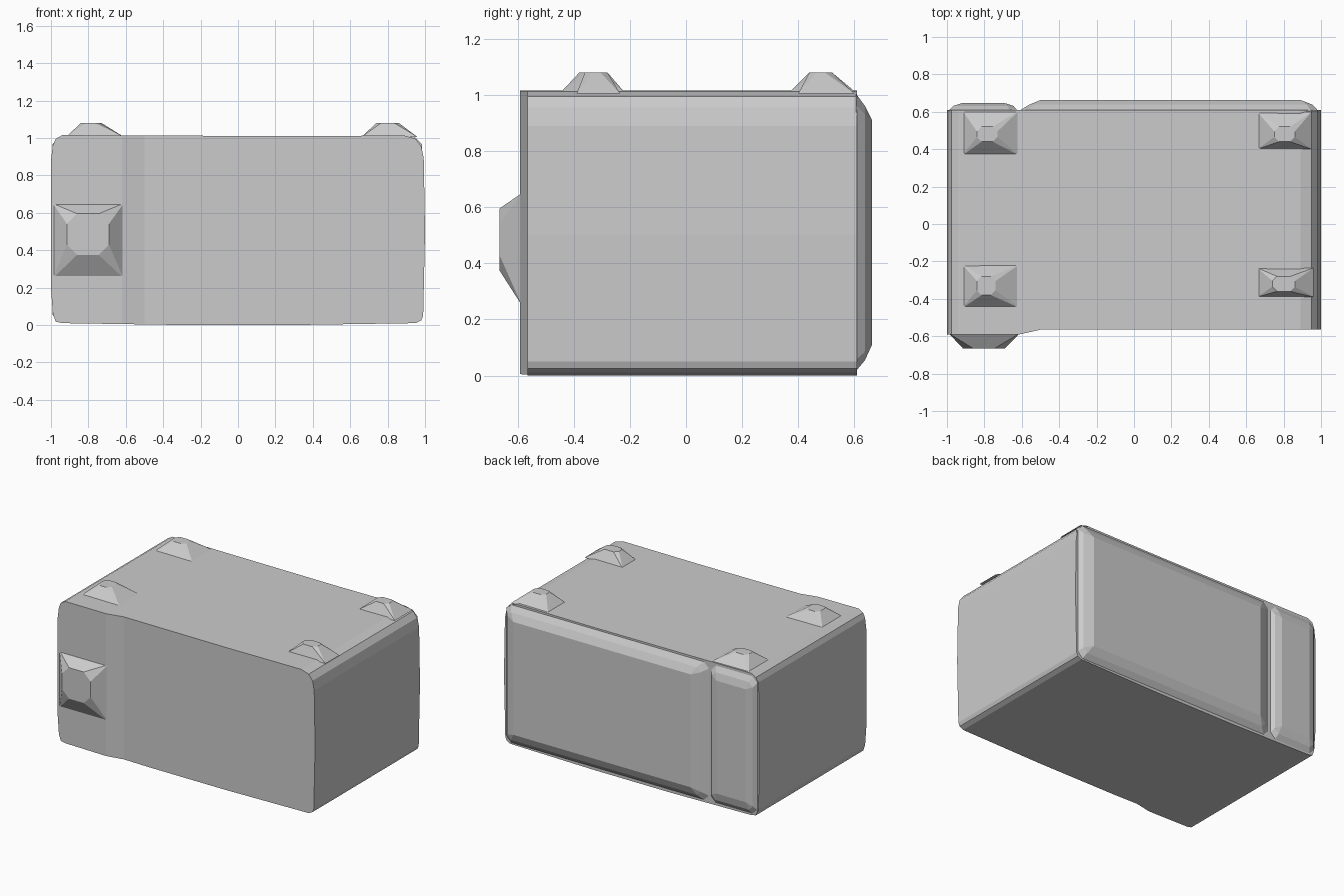
import bpy, bmesh
from mathutils import Vector

if "Cube" in bpy.data.objects:
    bpy.data.objects.remove(bpy.data.objects["Cube"])


def finish(bm, name):
    bmesh.ops.recalc_face_normals(bm, faces=bm.faces)
    me = bpy.data.meshes.new(name)
    bm.to_mesh(me)
    bm.free()
    ob = bpy.data.objects.new(name, me)
    bpy.context.collection.objects.link(ob)
    return ob


def hull(name, points):
    bm = bmesh.new()
    for p in points:
        bm.verts.new(p)
    res = bmesh.ops.convex_hull(bm, input=bm.verts)
    junk = {g for g in res["geom_interior"] + res["geom_unused"]
            if isinstance(g, bmesh.types.BMVert)}
    bmesh.ops.delete(bm, geom=list(junk), context='VERTS')
    bmesh.ops.dissolve_limit(bm, angle_limit=0.01, verts=bm.verts, edges=bm.edges)
    return finish(bm, name)


def cut_rect(u0, u1, v0, v1, c):
    """Rectangle with cut corners; c = 0 gives plain corners."""
    if c == 0:
        return [(u0, v0), (u1, v0), (u1, v1), (u0, v1)]
    return [(u0 + c, v0), (u1 - c, v0), (u1, v0 + c), (u1, v1 - c),
            (u1 - c, v1), (u0 + c, v1), (u0, v1 - c), (u0, v0 + c)]


# Main case: rounded front outline extruded from front to back
outline = [(-0.94, 0.01), (-0.975, 0.018), (-0.99, 0.06), (-1.0, 0.2),
           (-1.0, 0.88), (-0.99, 0.96), (-0.975, 0.995), (-0.94, 1.015),
           (-0.5, 1.013), (0.3, 1.01), (0.89, 1.013), (0.95, 0.995),
           (0.98, 0.955), (0.993, 0.89), (1.0, 0.5), (0.99, 0.05),
           (0.98, 0.025), (0.95, 0.01), (0.3, 0.0), (-0.3, 0.0)]
bm = bmesh.new()
face = bm.faces.new([bm.verts.new((x, -0.565, z)) for x, z in outline])
ext = bmesh.ops.extrude_face_region(bm, geom=[face])
bmesh.ops.translate(bm, vec=(0, 1.175, 0),
                    verts=[g for g in ext["geom"] if isinstance(g, bmesh.types.BMVert)])
for x in (-0.62, -0.5):
    bmesh.ops.bisect_plane(bm, geom=bm.verts[:] + bm.edges[:] + bm.faces[:],
                           plane_co=(x, 0, 0), plane_no=(1, 0, 0))
# left end of the front stands slightly proud
for v in bm.verts:
    if v.co.x < -0.61 and v.co.y < 0:
        v.co.y = -0.592
finish(bm, "case")

# Feet on the upper face: base rectangle and raised cut-corner top
feet = {
    "foot_left_front": ((-0.92, -0.61, -0.45, -0.215), (-0.84, -0.74, -0.38, -0.28)),
    "foot_left_back": ((-0.92, -0.61, 0.365, 0.61), (-0.84, -0.73, 0.44, 0.52)),
    "foot_right_front": ((0.66, 0.96, -0.39, -0.235), (0.74, 0.86, -0.36, -0.28)),
    "foot_right_back": ((0.66, 0.95, 0.40, 0.60), (0.75, 0.86, 0.44, 0.52)),
}
for name, (base, top) in feet.items():
    hull(name, [(x, y, 1.005) for x, y in cut_rect(*base, 0)] +
               [(x, y, 1.08) for x, y in cut_rect(*top, 0.025)])

# Boss on the front
hull("front_boss",
     [(x, -0.585, z) for x, z in cut_rect(-0.99, -0.612, 0.25, 0.65, 0)] +
     [(x, -0.665, z) for x, z in cut_rect(-0.915, -0.69, 0.375, 0.595, 0.055)])

# Bevelled door and narrow control panel on the back
panels = {
    "door": ((-0.615, 0.985, 0.015, 1.005), (-0.56, 0.955, 0.055, 0.96),
             (-0.5, 0.89, 0.11, 0.91), 0.638, 0.663),
    "control_panel": ((-0.992, -0.622, 0.015, 1.005), (-0.965, -0.645, 0.055, 0.96),
                      (-0.92, -0.69, 0.11, 0.91), 0.632, 0.646),
}
for name, (base, mid, top, y_mid, y_top) in panels.items():
    hull(name, [(x, 0.605, z) for x, z in cut_rect(*base, 0.04)] +
               [(x, y_mid, z) for x, z in cut_rect(*mid, 0.03)] +
               [(x, y_top, z) for x, z in cut_rect(*top, 0)])
